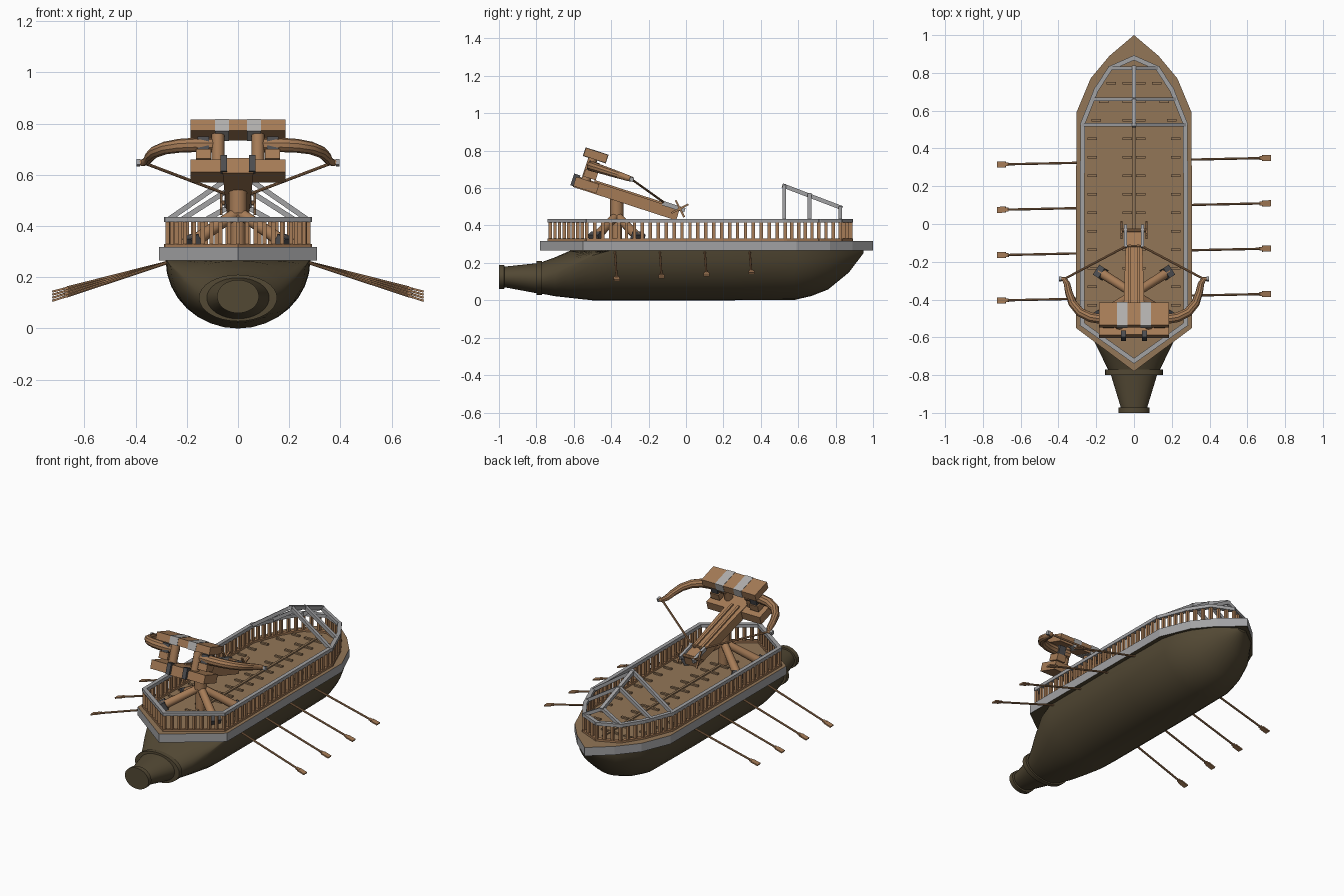
import bpy, bmesh, math
from mathutils import Vector, Matrix

if "Cube" in bpy.data.objects:
    bpy.data.objects.remove(bpy.data.objects["Cube"])


def material(name, rgb):
    m = bpy.data.materials.new(name)
    m.diffuse_color = (*rgb, 1)
    m.use_nodes = True
    m.node_tree.nodes["Principled BSDF"].inputs["Base Color"].default_value = m.diffuse_color
    return m


WOOD = material("warm wood", (0.38, 0.20, 0.095))
DECK = material("deck wood", (0.29, 0.18, 0.095))
HULL = material("dark hull wood", (0.085, 0.065, 0.034))
GREY = material("grey trim", (0.36, 0.36, 0.37))
PALE = material("pale band", (0.44, 0.43, 0.42))
METAL = material("dark metal", (0.075, 0.075, 0.08))


def finish(name, bm, mats, smooth=False):
    bmesh.ops.recalc_face_normals(bm, faces=bm.faces)
    me = bpy.data.meshes.new(name)
    bm.to_mesh(me)
    bm.free()
    for m in mats if isinstance(mats, list) else [mats]:
        me.materials.append(m)
    ob = bpy.data.objects.new(name, me)
    bpy.context.collection.objects.link(ob)
    if smooth:
        bpy.ops.object.select_all(action='DESELECT')
        bpy.context.view_layer.objects.active = ob
        ob.select_set(True)
        bpy.ops.object.shade_smooth_by_angle(angle=math.radians(35))
    return ob


def axis_matrix(p, q):
    # local z runs from p to q, local y stays as upright as possible
    z = (q - p).normalized()
    up = Vector((0, 0, 1)) if abs(z.z) < 0.95 else Vector((0, 1, 0))
    x = up.cross(z).normalized()
    y = z.cross(x)
    m = Matrix((x, y, z)).transposed().to_4x4()
    m.translation = (p + q) / 2
    return m


def beam(bm, p, q, w, h):
    p, q = Vector(p), Vector(q)
    m = axis_matrix(p, q) @ Matrix.Diagonal((w, h, (q - p).length, 1))
    bmesh.ops.create_cube(bm, size=1, matrix=m)


def rod(bm, p, q, r1, r2, n=10):
    p, q = Vector(p), Vector(q)
    bmesh.ops.create_cone(bm, cap_ends=True, segments=n, radius1=r1, radius2=r2,
                          depth=(q - p).length, matrix=axis_matrix(p, q))


def box(bm, c, s, rot=Matrix.Identity(4)):
    bmesh.ops.create_cube(bm, size=1, matrix=rot @ Matrix.Translation(c) @ Matrix.Diagonal((*s, 1)))


def loft(name, rings, mat):
    bm = bmesh.new()
    loops = [[bm.verts.new(v) for v in r] for r in rings]
    n = len(loops[0])
    for a, b in zip(loops, loops[1:]):
        for i in range(n):
            bm.faces.new((a[i], a[(i + 1) % n], b[(i + 1) % n], b[i]))
    bm.faces.new(loops[0])
    bm.faces.new(loops[-1])
    return finish(name, bm, mat, True)


# Hull with ram: elliptical sections (y, half width, middle z, depth, height)
SECTIONS = [(-1, .082, .125, .065, .065), (-.972, .082, .125, .065, .065),
            (-.971, .07, .125, .055, .055), (-.80, .122, .12, .082, .078),
            (-.799, .153, .12, .092, .09), (-.77, .153, .12, .092, .09),
            (-.769, .138, .12, .085, .085), (-.70, .172, .14, .118, .09),
            (-.62, .212, .18, .167, .085), (-.5, .262, .24, .24, .03),
            (-.4, .28, .268, .268, .002), (.2, .283, .268, .268, .002),
            (.58, .278, .268, .266, .002), (.67, .255, .268, .245, .002),
            (.76, .215, .268, .21, .002), (.87, .135, .268, .12, .002), (.95, .03, .268, .015, .002)]
rings = []
for y, w, zm, dn, up in SECTIONS:
    ring = []
    for i in range(32):
        a = 2 * math.pi * i / 32
        s = math.sin(a)
        ring.append((w * math.cos(a), y, zm + s * (up if s > 0 else dn)))
    rings.append(ring)
loft("hull", rings, HULL)

# Deck slab: wooden top, grey rim, dark underside
HALF = [(0, 1), (.13, .89), (.23, .77), (.305, .59), (.308, -.55), (0, -.78)]
outline = HALF + [(-x, y) for x, y in HALF[-2:0:-1]]
bm = bmesh.new()
face = bm.faces.new([bm.verts.new((x, y, .265)) for x, y in outline])
ext = bmesh.ops.extrude_face_region(bm, geom=[face], use_keep_orig=True)
bmesh.ops.translate(bm, verts=[g for g in ext["geom"] if isinstance(g, bmesh.types.BMVert)], vec=(0, 0, .053))
bm.normal_update()
for f in bm.faces:
    flat = abs(f.normal.z) > .5
    f.material_index = (0 if f.calc_center_median().z > .3 else 2) if flat else 1
finish("deck", bm, [DECK, GREY, HULL])

# Deck centre seam and small plank cleats
bm = bmesh.new()
box(bm, (0, .2, .321), (.014, 1.24, .01))
for i in range(13):
    y = -.43 + i * .098
    side = .24 if y < .5 else .24 - (y - .5) * .4
    for s in (-1, 1):
        box(bm, (s * (side - .02), y, .322), (.05, .014, .01))
        box(bm, (s * .035, y, .322), (.05, .014, .01))
finish("deck_cleats", bm, DECK)

# Railing following the deck edge
RAIL = [(0, .88), (.125, .825), (.2, .71), (.272, .53), (.275, -.53), (0, -.725)]
rail = RAIL + [(-x, y) for x, y in RAIL[-2:0:-1]]
top, foot, posts = bmesh.new(), bmesh.new(), bmesh.new()
for (ax, ay), (bx, by) in zip(rail, rail[1:] + rail[:1]):
    a, b = Vector((ax, ay, 0)), Vector((bx, by, 0))
    e = (b - a).normalized() * .008
    beam(top, a - e + Vector((0, 0, .425)), b + e + Vector((0, 0, .425)), .024, .02)
    beam(foot, a - e + Vector((0, 0, .323)), b + e + Vector((0, 0, .323)), .024, .014)
    n = max(2, round((b - a).length / .042))
    for i in range(n):
        p = a.lerp(b, i / n)
        box(posts, (p.x, p.y, .37), (.016, .018, .1))
finish("rail_top", top, GREY)
finish("rail_foot", foot, WOOD)
finish("rail_balusters", posts, WOOD)

# Stern canopy frame: three A-frames and a ridge
bm = bmesh.new()
for y, w, z in ((.525, .272, .613), (.66, .22, .565), (.825, .125, .495)):
    for s in (-1, 1):
        beam(bm, (s * w, y, .425), (0, y, z), .02, .02)
beam(bm, (0, .515, .615), (0, .835, .493), .022, .022)
finish("stern_frame", bm, GREY)

# Oars with flat blades
shafts, blades = bmesh.new(), bmesh.new()
for s in (-1, 1):
    for i in range(4):
        y = -.385 + i * .24 + (.005 if s > 0 else -.01)
        zt = .108 + i * .012
        p, q = Vector((s * .26, y, .262)), Vector((s * .725, y + s * .01, zt))
        rod(shafts, p, p.lerp(q, .88), .006, .006, 8)
        beam(blades, p.lerp(q, .87), p.lerp(q, .91), .02, .009)
        beam(blades, p.lerp(q, .90), q, .032, .008)
finish("oar_shafts", shafts, WOOD, True)
finish("oar_blades", blades, WOOD)

# Bolt thrower stand: post, splayed legs and metal feet
bm, feet = bmesh.new(), bmesh.new()
rod(bm, (0, -.37, .315), (0, -.37, .46), .028, .028, 12)
rod(bm, (0, -.37, .45), (0, -.37, .55), .036, .036, 12)
for sx in (-1, 1):
    for sy in (-1, 1):
        a, b = Vector((0, -.37, .455)), Vector((sx * .18, -.37 + sy * .115, .335))
        rod(bm, a, b, .022, .026, 12)
        beam(feet, a.lerp(b, .9), a.lerp(b, 1.06), .062, .05)
finish("thrower_stand", bm, WOOD, True)
finish("stand_feet", feet, METAL)

# Tilted thrower frame: local x across, y along the stock, z normal to it
T = Matrix.Translation((0, -.5, .605)) @ Matrix.Rotation(math.radians(-18), 4, 'X')


def L(x, u, w):
    return T @ Vector((x, u, w))


# Stock, tapering to the rear
bm = bmesh.new()
box(bm, (0, .19, 0), (.12, .58, .062))
for v in bm.verts:
    if v.co.y > .3:
        v.co.x *= .7
bm.transform(T)
box(bm, (-.022, .2, .034), (.014, .4, .012), T)
box(bm, (.022, .2, .034), (.014, .4, .012), T)
finish("stock", bm, WOOD)

# Upper and lower cross plates with bands
bm, band, front = bmesh.new(), bmesh.new(), bmesh.new()
box(bm, (0, -.036, .167), (.37, .125, .045), T)
box(bm, (0, -.035, 0), (.37, .13, .052), T)
for s in (-1, 1):
    box(band, (s * .063, -.036, .167), (.055, .129, .049), T)
    box(front, (s * .056, -.098, .006), (.026, .035, .066), T)
    box(front, (s * .135, -.03, .103), (.045, .058, .058), T)
    box(bm, (s * .135, -.03, .06), (.06, .07, .04), T)
finish("cross_plates", bm, WOOD)
finish("plate_bands", band, PALE)
finish("metal_brackets", front, METAL)

# Uprights between the plates
bm = bmesh.new()
for s in (-1, 1):
    rod(bm, L(s * .078, -.045, .02), L(s * .078, -.045, .15), .025, .025, 12)
finish("uprights", bm, WOOD, True)

# Curved bow arms: (x, along, radius)
ARM = [(.07, -.03, .028), (.17, -.038, .028), (.23, -.028, .027), (.285, .0, .025), (.325, .05, .023),
       (.345, .11, .02), (.355, .16, .017), (.37, .185, .014), (.392, .186, .01)]
for s, label in ((-1, "left"), (1, "right")):
    rings = []
    for i, (x, u, r) in enumerate(ARM):
        a, b = ARM[max(i - 1, 0)], ARM[min(i + 1, len(ARM) - 1)]
        d = Vector((b[0] - a[0], b[1] - a[1])).normalized()
        ring = []
        for k in range(10):
            t = 2 * math.pi * k / 10
            c, h = r * math.cos(t), r * math.sin(t)
            ring.append(L(s * (x - d.y * c), u + d.x * c, .105 + h))
        rings.append(ring)
    loft(label + "_bow_arm", rings, WOOD)

# Bow string and pale tips
bm, tips = bmesh.new(), bmesh.new()
for s in (-1, 1):
    rod(bm, L(s * .37, .185, .105), L(s * .04, .39, .04), .006, .006, 8)
    box(tips, (s * .39, .186, .105), (.014, .022, .022), T)
rod(bm, L(-.042, .39, .04), L(.042, .39, .04), .006, .006, 8)
finish("bow_string", bm, WOOD)
finish("bow_tips", tips, GREY)

# Winch at the rear of the stock
side, crank = bmesh.new(), bmesh.new()
for s in (-1, 1):
    box(side, (s * .045, .445, .035), (.016, .125, .024), T)
    for d in (-1, 1):
        beam(crank, L(s * .066, .48 - .036, .035 - d * .036), L(s * .066, .48 + .036, .035 + d * .036), .01, .01)
rod(crank, L(-.07, .48, .035), L(.07, .48, .035), .01, .01, 10)
finish("winch_sides", side, GREY)
finish("winch_crank", crank, WOOD)
